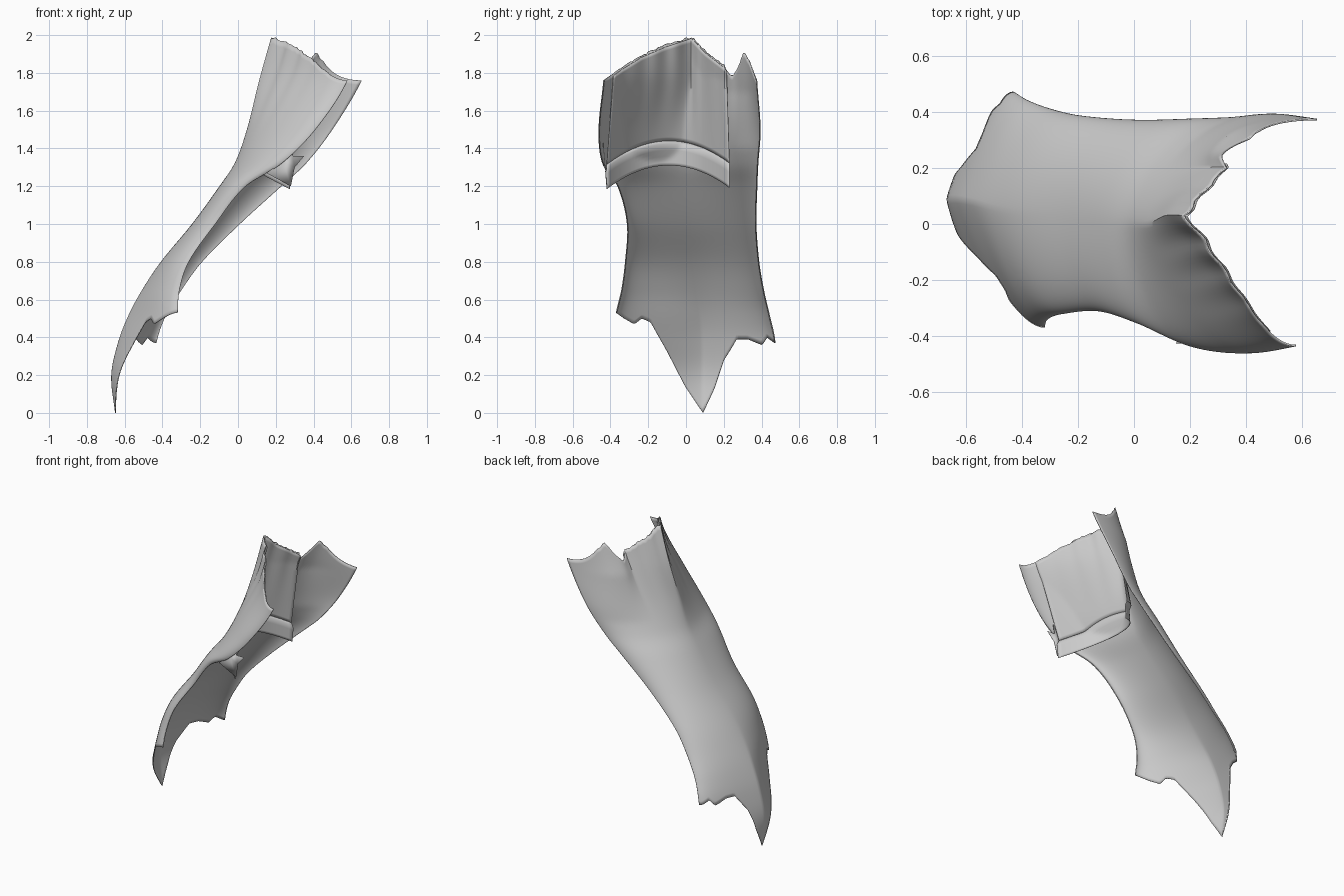
import bpy, bmesh, math, random

if "Cube" in bpy.data.objects:
    bpy.data.objects.remove(bpy.data.objects["Cube"])
random.seed(4)

grey = bpy.data.materials.new("cloth_grey")
grey.diffuse_color = (0.6, 0.6, 0.6, 1)
grey.use_nodes = True
grey.node_tree.nodes["Principled BSDF"].inputs["Base Color"].default_value = grey.diffuse_color

# Horizontal sections: z, spine x, y, front edge x, y, back edge x, y, front and back fullness
SECTIONS = [
    (0.00, -.648, .09, -.40, -.38, -.46, .47, .62, .58),
    (0.20, -.668, .09, -.37, -.38, -.45, .47, .62, .56),
    (0.38, -.630, .09, -.33, -.38, -.43, .47, .60, .54),
    (0.52, -.575, .08, -.32, -.37, -.38, .44, .60, .60),
    (0.65, -.505, .06, -.31, -.34, -.30, .41, .70, .72),
    (0.80, -.405, .04, -.26, -.32, -.19, .385, .85, .85),
    (1.00, -.240, .02, -.12, -.31, 0.01, .37, 1.0, 1),
    (1.20, -.095, .00, .04, -.36, .23, .375, 1.0, .95),
    (1.32, -.015, .00, .23, -.44, .36, .38, .8, .8),
    (1.50, .050, .00, .41, -.46, .50, .392, .62, .65),
    (1.76, .115, .03, .58, -.435, .655, .374, .48, .54),
    (2.00, .182, .03, .64, -.42, .74, .365, .45, .5)]

# Torn top rim and pointed hem: position across the cloth (-1 to 1), height
RIM = [(-1, 1.76), (-.8, 1.83), (-.58, 1.895), (-.3, 1.95), (0, 1.995), (.2, 1.92),
       (.5, 1.84), (.62, 1.78), (.72, 1.83), (.82, 1.91), (.9, 1.86), (1, 1.76)]
HEM = [(-1, .53), (-.9, .50), (-.78, .47), (-.7, .50), (-.59, .48), (-.41, .33),
       (-.2, .14), (0, 0), (.16, .13), (.29, .28), (.47, .39), (.63, .39),
       (.82, .36), (.9, .40), (1, .37)]


def linear(table, t):
    for (a, za), (b, zb) in zip(table, table[1:]):
        if t <= b:
            return za + (zb - za) * (t - a) / (b - a)
    return table[-1][1]


def section(z):
    """Smoothly blended section values at height z."""
    n = len(SECTIONS)
    i = max(k for k in range(n - 1) if SECTIONS[k][0] <= max(z, 0))
    p, q = SECTIONS[i], SECTIONS[i + 1]
    o, r = SECTIONS[max(i - 1, 0)], SECTIONS[min(i + 2, n - 1)]
    h = q[0] - p[0]
    t = min((z - p[0]) / h, 1)
    out = []
    for k in range(1, 9):
        m0 = (q[k] - o[k]) / (q[0] - o[0]) * h
        m1 = (r[k] - p[k]) / (r[0] - p[0]) * h
        out.append((2*t**3 - 3*t*t + 1) * p[k] + (t**3 - 2*t*t + t) * m0
                   + (3*t*t - 2*t**3) * q[k] + (t**3 - t*t) * m1)
    return out


def shell(s, z):
    """Point on the curved cloth at position s across and height z."""
    sx, sy, fx, fy, bx, by, qf, qb = section(z)
    # the back flap hooks outward near its edge above the waist
    hook = min(max((z - 1.4) / .3, 0), 1) * max(0, s - .5) * 1.2
    ex, ey, q = (fx, fy, qf) if s < 0 else (bx, by, qb + hook)
    depth = max(1 - math.sqrt(max(1 - s * s, 0)), 0) ** q
    # gathered folds fade out below the rim
    fold = max(0, (z - 1.45) / .5) ** 1.5 * .008 * math.sin(s * 26) * (1 - s * s)
    return (sx + (ex - sx) * depth + fold, sy + (ey - sy) * abs(s), z)


def across(y, z):
    """Position across the cloth for a given y."""
    sx, sy, fx, fy, bx, by, qf, qb = section(z)
    s = (y - sy) / (sy - fy if y < sy else by - sy)
    return max(-.99, min(.99, s))


def sheet(name, cols, rows, point, thickness):
    """Grid of points turned into a thin smooth sheet."""
    bm = bmesh.new()
    g = [[bm.verts.new(point(i / cols, j / rows)) for i in range(cols + 1)]
         for j in range(rows + 1)]
    for j in range(rows):
        for i in range(cols):
            bm.faces.new((g[j][i], g[j][i + 1], g[j + 1][i + 1], g[j + 1][i]))
    return finish(name, bm, thickness)


def finish(name, bm, thickness):
    me = bpy.data.meshes.new(name)
    bm.to_mesh(me)
    bm.free()
    ob = bpy.data.objects.new(name, me)
    bpy.context.collection.objects.link(ob)
    me.materials.append(grey)
    solid = ob.modifiers.new("thickness", 'SOLIDIFY')
    solid.thickness = thickness
    solid.offset = 0
    bpy.ops.object.select_all(action='DESELECT')
    ob.select_set(True)
    bpy.context.view_layer.objects.active = ob
    bpy.ops.object.shade_smooth_by_angle(angle=math.radians(40))
    return ob


# Main cloth, from the hem up to the torn rim
COLS = 96
frays = [random.uniform(-.010, .005) for _ in range(COLS + 1)]


def cloth_point(u, v):
    s = math.sin((u - .5) * math.pi)
    lo = linear(HEM, s)
    hi = linear(RIM, s) + frays[round(u * COLS)] * (1 - s * s)
    return shell(s, lo + (hi - lo) * v)


sheet("draped_cloth", COLS, 60, cloth_point, .006)


# Inner lining hanging from the rim, spreading away from the cloth at the bottom
def inside(x, y, z, gap):
    """Keep a lining point in front of the cloth."""
    return (max(x, shell(across(y, z), z)[0] + gap), y, z)


def band_line(u, height, flare):
    y = -.42 + .65 * u
    k = (y + .09) / .33
    return (.015 + flare + .235 * k * k, y, height - .125 * k * k)


def lining_point(u, v):
    y = -.38 + .595 * u
    s = across(y, 1.85)
    top = shell(s, linear(RIM, s) - .012)
    low = band_line(u, 1.44, .015)
    x, y, z = (a + (b - a) * v for a, b in zip(low, top))
    return inside(x, y, z, .012)


sheet("inner_lining", 48, 24, lining_point, .003)


# Raised band along the bottom of the lining
def band_point(u, v):
    bulge = .018 * min(1, 4 * (1 - v))
    return inside(*band_line(u, 1.31 + .13 * v, .005 + bulge + .01 * v), .012 + bulge)


sheet("lining_band", 40, 8, band_point, .003)

# Torn scrap at the front end of the band
bm = bmesh.new()
scrap = [(.15, 1.27), (.28, 1.20), (.30, 1.30), (.35, 1.36), (.29, 1.36), (.30, 1.43), (.24, 1.33)]
bm.faces.new([bm.verts.new((x, -.42 - .08 * (z - 1.2), z)) for x, z in scrap])
finish("torn_scrap", bm, .003)
